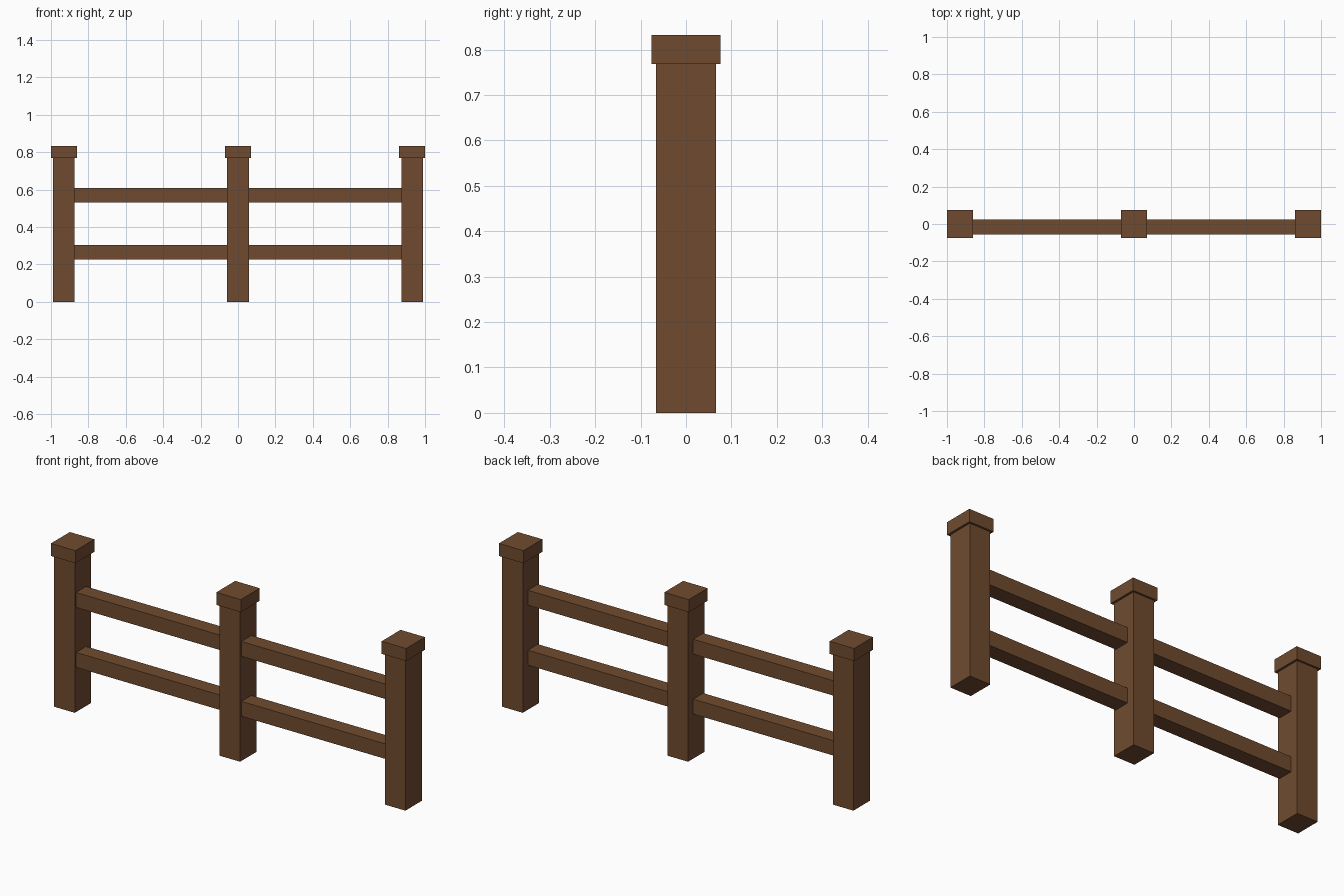
import bpy

if "Cube" in bpy.data.objects:
    bpy.data.objects.remove(bpy.data.objects["Cube"])

wood = bpy.data.materials.new("brown wood")
wood.diffuse_color = (0.162, 0.071, 0.029, 1)
wood.use_nodes = True
wood.node_tree.nodes["Principled BSDF"].inputs["Base Color"].default_value = wood.diffuse_color


def box(name, x, y, z):
    """Axis-aligned box from (min, max) ranges."""
    ranges = (x, y, z)
    bpy.ops.mesh.primitive_cube_add(size=1, location=[(a + b) / 2 for a, b in ranges])
    ob = bpy.context.object
    ob.name = name
    ob.scale = [b - a for a, b in ranges]
    bpy.ops.object.transform_apply(location=False, rotation=False, scale=True)
    ob.data.materials.append(wood)
    return ob


POST_X = {"left": -0.931, "middle": 0.0, "right": 0.931}
POST_W, CAP_W = 0.058, 0.069   # half widths along x
POST_D, CAP_D = 0.066, 0.076   # half depths along y

# posts with overhanging caps
for side, cx in POST_X.items():
    box(side + "_post", (cx - POST_W, cx + POST_W), (-POST_D, POST_D), (0, 0.768))
    box(side + "_post_cap", (cx - CAP_W, cx + CAP_W), (-CAP_D, CAP_D), (0.768, 0.832))

# two rails in each bay, set slightly towards the front
for bay, x0, x1 in (("left", POST_X["left"], 0), ("right", 0, POST_X["right"])):
    for level, z in (("lower", (0.227, 0.303)), ("upper", (0.532, 0.608))):
        box(f"{bay}_{level}_rail", (x0 + POST_W, x1 - POST_W), (-0.055, 0.025), z)
